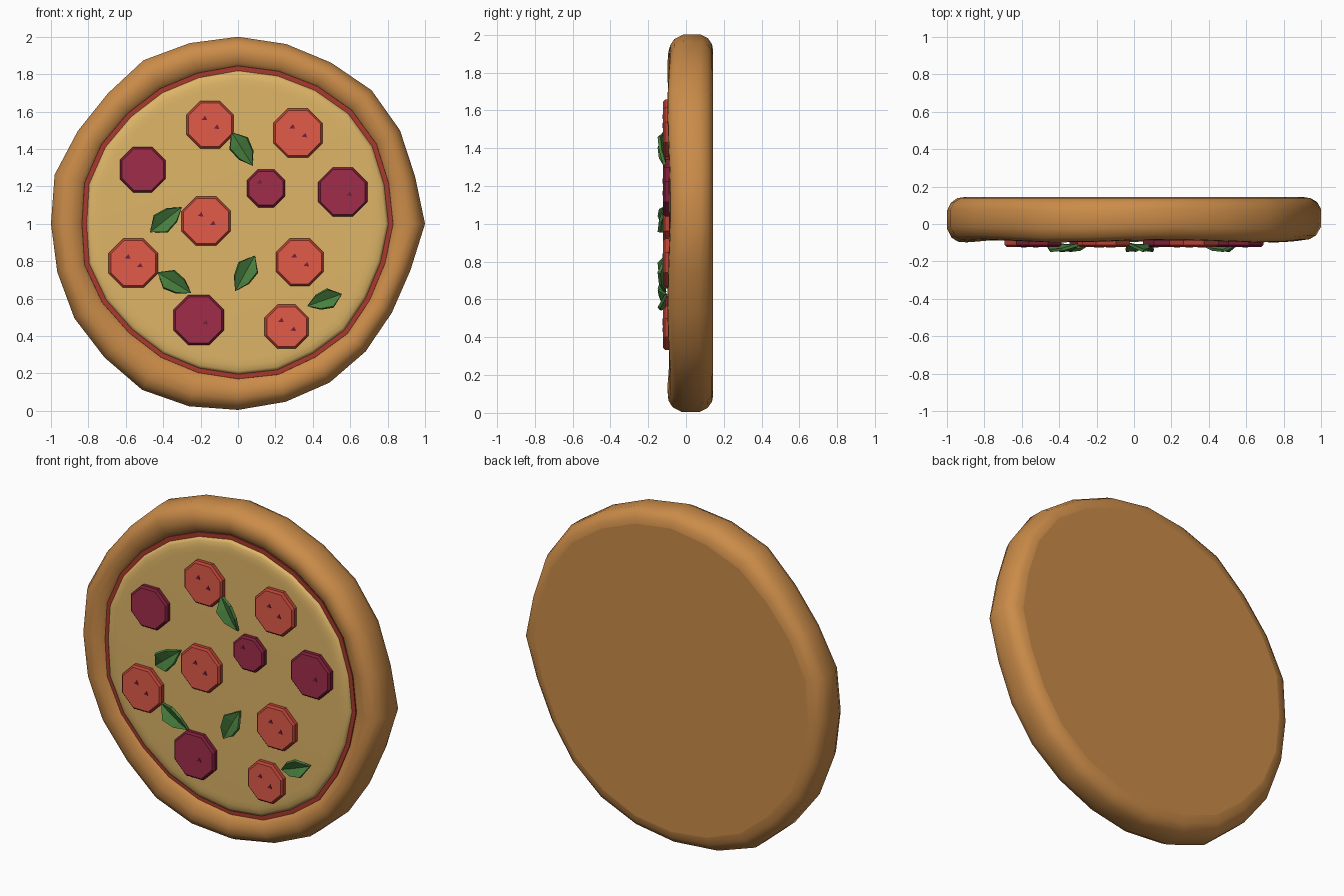
import bpy, bmesh, math
from mathutils import Vector

if "Cube" in bpy.data.objects:
    bpy.data.objects.remove(bpy.data.objects["Cube"], do_unlink=True)


def linear(channel):
    c = channel / 255
    return c / 12.92 if c <= 0.04045 else ((c + 0.055) / 1.055) ** 2.4


def material(name, *rgb):
    mat = bpy.data.materials.new(name)
    colour = [linear(c) for c in rgb] + [1]
    mat.use_nodes = True
    mat.diffuse_color = colour
    shader = mat.node_tree.nodes["Principled BSDF"]
    shader.inputs["Base Color"].default_value = colour
    shader.inputs["Roughness"].default_value = 0.8
    return mat


CRUST = material("baked crust", 203, 140, 73)
CHEESE = material("melted cheese", 222, 181, 103)
SAUCE = material("red sauce", 168, 58, 45)
TOMATO = material("tomato red", 226, 91, 72)
TOMATO_SKIN = material("tomato skin", 186, 66, 52)
SALAMI = material("salami purple", 160, 45, 74)
SALAMI_SKIN = material("salami skin", 124, 30, 56)
SEED = material("dark speck", 118, 30, 58)
LEAF = material("basil green", 72, 126, 62)

# Uneven outlines: radius at equal angle steps, in hundredths, from +x round to +z
OUTER = [100, 98, 100, 101, 99.5, 99.5, 100, 100, 101, 98.5, 99, 101.5,
         100, 100, 101, 101, 102.5, 101, 99.5, 98.5, 98, 96.5, 95, 95.5]
INNER = [82.5, 83, 85, 85.5, 84.5, 84, 84, 83, 83, 83, 84, 84.5,
         83, 84.5, 83.5, 82, 82, 82, 82.5, 83, 82, 82.5, 81, 81]
STEPS = len(OUTER)
TURN = math.tau / STEPS


def finish(name, bm, mats, smooth=None):
    """Turn a bmesh into an object, optionally smooth below an angle."""
    bmesh.ops.recalc_face_normals(bm, faces=bm.faces)
    mesh = bpy.data.meshes.new(name)
    bm.to_mesh(mesh)
    bm.free()
    for mat in mats:
        mesh.materials.append(mat)
    obj = bpy.data.objects.new(name, mesh)
    bpy.context.collection.objects.link(obj)
    if smooth:
        mesh.shade_smooth()
        mesh.set_sharp_from_angle(angle=math.radians(smooth))
    return obj


def loft(name, rings, mats, smooth=None, caps=(True, True)):
    """Join closed rings of points with quads and cap the chosen ends."""
    bm = bmesh.new()
    loops = [[bm.verts.new(p) for p in ring] for ring in rings]
    for a, b in zip(loops, loops[1:]):
        for i in range(len(a)):
            j = (i + 1) % len(a)
            bm.faces.new((a[i], a[j], b[j], b[i])).material_index = len(mats) - 1
    for wanted, loop in zip(caps, (loops[0], loops[-1])):
        if wanted:
            bm.faces.new(loop)
    return finish(name, bm, mats, smooth)


def ring(radius, depth):
    """Points round the pizza; radius and depth are functions of the step."""
    return [(radius(i) * math.cos(i * TURN), depth(i), 1 + radius(i) * math.sin(i * TURN))
            for i in range(STEPS)]


def crust_ring(t, y, wave):
    def radius(i):
        return (INNER[i] + t * (OUTER[i] - INNER[i])) / 100
    return ring(radius, lambda i: y + wave * math.sin(5 * i * TURN + 1))


def inner_ring(scale, y):
    return ring(lambda i: INNER[i] * scale / 100, lambda i: y)


# Crust: share of the rim width, depth, waviness
CRUST_PROFILE = [(-0.2, 0, 0), (0, -0.058, 0), (0.15, -0.078, 0.004), (0.4, -0.092, 0.007),
                 (0.65, -0.088, 0.008), (0.85, -0.067, 0.008), (1, -0.02, 0.006),
                 (1, 0.075, 0.006), (0.88, 0.115, 0.003), (0.68, 0.138, 0), (0.45, 0.144, 0)]
loft("crust", [crust_ring(*p) for p in CRUST_PROFILE], [CRUST], 60, (False, False))
loft("crust_base", [crust_ring(0.1, 0.1, 0), crust_ring(0.46, 0.144, 0)], [CRUST])

# Sauce and cheese layers
loft("sauce", [inner_ring(1.01, 0), inner_ring(1.005, -0.068)], [SAUCE])
loft("cheese", [inner_ring(0.977, -0.03), inner_ring(0.974, -0.074), inner_ring(0.955, -0.083),
                inner_ring(0.92, -0.088), inner_ring(0.88, -0.089)], [CHEESE], 60)


def octagon(x, z, r, y):
    angles = [(k + 0.5) * math.tau / 8 for k in range(8)]
    return [(x + r * math.cos(a), y, z + r * math.sin(a)) for a in angles]


def speck(name, x, z, size):
    shape = [(-1, -0.6), (1, -0.7), (0.3, 0.9)]
    rings = [[(x + size * u, y, z + size * v) for u, v in shape] for y in (-0.12, -0.1245)]
    loft(name, rings, [SEED])


def slice_disc(name, x, z, r, face, skin, specks):
    loft(name, [octagon(x, z, r, -0.08), octagon(x, z, r, -0.111),
                octagon(x, z, r - 0.012, -0.122)], [face, skin])
    for dx, dz in specks:
        speck(name + "_speck", x + dx, z + dz, 0.015)


# Tomato slices
for x, z, r in [(-0.15, 1.53, 0.137), (0.32, 1.485, 0.142), (-0.17, 1.015, 0.142),
                (-0.56, 0.79, 0.142), (0.33, 0.795, 0.137), (0.26, 0.45, 0.127)]:
    slice_disc("tomato_slice", x, z, r, TOMATO, TOMATO_SKIN, [(-0.03, 0.035), (0.035, -0.012)])

# Salami slices
for x, z, r, specks in [(-0.51, 1.29, 0.132, []), (0.15, 1.19, 0.11, [(-0.035, 0.035)]),
                        (0.56, 1.17, 0.142, [(0.035, -0.01)]),
                        (-0.21, 0.485, 0.145, [(0.035, -0.012)])]:
    slice_disc("salami_slice", x, z, r, SALAMI, SALAMI_SKIN, specks)


def leaf(x1, z1, x2, z2):
    """Folded leaf between two tips, with both edges lifted off the cheese."""
    start, end = Vector((x1, 0, z1)), Vector((x2, 0, z2))
    along = end - start
    side = Vector((-along.z, 0, along.x))
    bm = bmesh.new()

    def point(t, s, y):
        return bm.verts.new(start + along * t + side * s + Vector((0, y, 0)))

    rib = [point(t, 0, y) for t, y in [(0, -0.105), (0.35, -0.115), (0.7, -0.117), (1, -0.112)]]
    for s in (-1, 1):
        near, far = point(0.33, s * 0.26, -0.143), point(0.68, s * 0.2, -0.136)
        bm.faces.new((rib[0], rib[1], near))
        bm.faces.new((rib[1], rib[2], far, near))
        bm.faces.new((rib[2], rib[3], far))
    obj = finish("basil_leaf", bm, [LEAF])
    solid = obj.modifiers.new("thickness", "SOLIDIFY")
    solid.thickness = 0.016
    solid.offset = 0


# Basil leaves
for tips in [(-0.035, 1.49, 0.08, 1.31), (-0.47, 0.955, -0.3, 1.09), (-0.43, 0.74, -0.25, 0.63),
             (0.09, 0.83, -0.015, 0.64), (0.555, 0.625, 0.37, 0.56)]:
    leaf(*tips)
